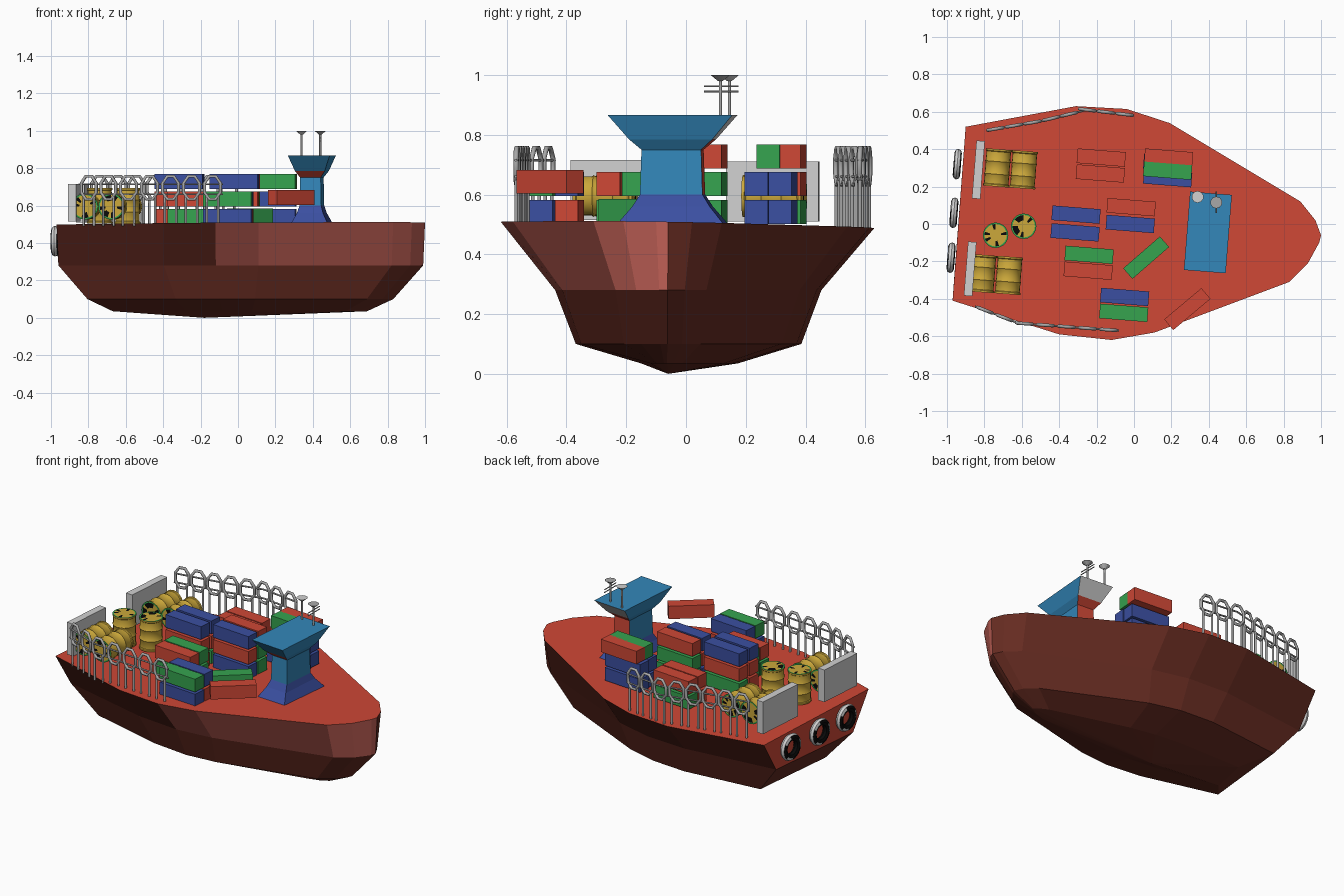
import bpy, bmesh, math, random
from mathutils import Matrix, Vector

random.seed(4)
cube = bpy.data.objects.get("Cube")
if cube:
    bpy.data.objects.remove(cube)


def material(name, *srgb):
    m = bpy.data.materials.new(name)
    m.use_nodes = True
    col = [c / 12.92 if c < 0.04 else ((c + 0.055) / 1.055) ** 2.4 for c in srgb] + [1]
    m.diffuse_color = col
    m.node_tree.nodes["Principled BSDF"].inputs["Base Color"].default_value = col
    return m


RED = material("deck red", 0.81, 0.28, 0.21)
BROWN = material("hull brown", 0.40, 0.17, 0.13)
PINK = material("faded hull red", 0.76, 0.38, 0.34)
SKY = material("tower blue", 0.20, 0.53, 0.73)
BLUE = material("container blue", 0.23, 0.31, 0.63)
GREEN = material("container green", 0.21, 0.64, 0.31)
WHITE = material("light grey", 0.82, 0.82, 0.82)
STEEL = material("steel grey", 0.66, 0.66, 0.66)
YELLOW = material("barrel yellow", 0.80, 0.66, 0.23)
BLACK = material("rubber black", 0.04, 0.04, 0.04)


def finish(name, bm, mats, smooth=False):
    bmesh.ops.recalc_face_normals(bm, faces=bm.faces)
    me = bpy.data.meshes.new(name)
    bm.to_mesh(me)
    bm.free()
    for m in mats:
        me.materials.append(m)
    ob = bpy.data.objects.new(name, me)
    bpy.context.collection.objects.link(ob)
    if smooth:
        bpy.ops.object.select_all(action="DESELECT")
        ob.select_set(True)
        bpy.context.view_layer.objects.active = ob
        bpy.ops.object.shade_smooth_by_angle(angle=math.radians(40))
    return ob


def skin(bm, rings):
    """Join closed rings of points; returns the faces of each band."""
    loops = [[bm.verts.new(p) for p in r] for r in rings]
    bands = []
    for a, b in zip(loops, loops[1:]):
        n = len(a)
        bands.append([bm.faces.new((a[i], a[(i + 1) % n], b[(i + 1) % n], b[i])) for i in range(n)])
    return loops, bands


def box(name, mat, center, size, deg=-4.5):
    bm = bmesh.new()
    m = (Matrix.Translation(center) @ Matrix.Rotation(math.radians(deg), 4, "Z")
         @ Matrix.Diagonal((*size, 1)))
    bmesh.ops.create_cube(bm, size=1, matrix=m)
    return finish(name, bm, [mat])


def tube(name, points, radius, mat, closed=False):
    cu = bpy.data.curves.new(name, "CURVE")
    cu.dimensions = "3D"
    cu.bevel_depth = radius
    cu.bevel_resolution = 1
    cu.use_fill_caps = True
    sp = cu.splines.new("POLY")
    sp.points.add(len(points) - 1)
    for p, co in zip(sp.points, points):
        p.co = (*co, 1)
    sp.use_cyclic_u = closed
    cu.materials.append(mat)
    ob = bpy.data.objects.new(name, cu)
    bpy.context.collection.objects.link(ob)
    return ob


# Hull: deck outline lofted down to a shallow keel
outline = [(-.97, -.41), (-.4, -.59), (-.12, -.62), (.11, -.58), (.83, -.31), (.93, -.21), (.99, -.1),
           (1, -.06), (.97, .02), (.89, .12), (.19, .54), (-.04, .615), (-.31, .63), (-.9, .52)]


def hull_ring(sx, sy, z):
    return [(x * sx, -.065 * x + (y + .065 * x) * sy, z if z else .5 + .008 * x - .016 * y)
            for x, y in outline]


bm = bmesh.new()
loops, bands = skin(bm, [hull_ring(1, 1, 0), hull_ring(.99, .71, .28),
                         hull_ring(.83, .6, .1), hull_ring(.69, .25, .035)])
keel = bm.verts.new((-.18, -.06, 0))
low = loops[-1]
for i, v in enumerate(low):
    bm.faces.new((v, low[(i + 1) % len(low)], keel))
deck = bm.faces.new(loops[0])
deck.material_index = bands[0][13].material_index = 1
for f in bands[0][2:7]:
    f.material_index = 2
finish("hull", bm, [BROWN, RED, PINK])

# Bridge tower: flared base, shaft and wide roof
bm = bmesh.new()
turn = Matrix.Translation((.395, -.045, 0)) @ Matrix.Rotation(math.radians(-4.5), 4, "Z")
rings = [[turn @ Vector((sx * hx, sy * hy, z)) for sx, sy in ((-1, -1), (1, -1), (1, 1), (-1, 1))]
         for hx, hy, z in ((.1, .18, .5), (.07, .13, .56), (.058, .105, .6), (.055, .1, .75),
                           (.08, .14, .785), (.112, .21, .867))]
loops, bands = skin(bm, rings)
bm.faces.new(loops[-1])
for f in bands[0] + bands[1]:
    f.material_index = 1
for f in (bands[2][2], bands[3][2], bands[3][0]):
    f.material_index = 2
bands[4][2].material_index = 3
finish("bridge_tower", bm, [SKY, BLUE, RED, WHITE])

# Masts with dishes and cross bars
for x, y, mat in ((.34, .145, WHITE), (.44, .115, STEEL)):
    tube("mast", [(x, y, .86), (x, y, .99)], .006, STEEL)
    bm = bmesh.new()
    bmesh.ops.create_cone(bm, cap_ends=True, segments=10, radius1=.008, radius2=.032, depth=.02,
                          matrix=Matrix.Translation((x, y, .99)))
    finish("mast_dish", bm, [mat])
for z in (.945, .962):
    tube("mast_cross_bar", [(.44, .06, z), (.44, .175, z)], .003, STEEL)

# Container stacks: x, y, then colours from the deck upward (None leaves a gap)
stacks = [(-.175, .355, (GREEN, RED)), (-.18, .27, (RED, RED)),
          (.18, .245, (BLUE, BLUE)), (.18, .325, (BLUE, BLUE)),
          (.18, .285, (None, None, GREEN)), (.185, .355, (None, None, RED)),
          (-.31, .05, (GREEN, RED, BLUE)), (-.315, -.045, (RED, RED, BLUE)),
          (-.015, .09, (GREEN, GREEN, RED)), (-.02, 0, (BLUE, RED, BLUE)),
          (-.24, -.165, (GREEN, GREEN)), (-.245, -.25, (GREEN, RED)),
          (-.05, -.39, (RED, BLUE)), (-.055, -.475, (BLUE, GREEN))]
for x, y, colours in stacks:
    for level, mat in enumerate(colours):
        if mat:
            box("container", mat, (x, y, .542 + .093 * level), (.258, .078, .08))
box("loose_container", GREEN, (.065, -.18, .545), (.26, .075, .08), 41)
box("raised_container", RED, (.285, -.455, .643), (.26, .075, .08), 40)

# Stern plates
box("stern_plate", WHITE, (-.832, .29, .61), (.045, .31, .2))
box("stern_plate", WHITE, (-.876, -.24, .615), (.045, .29, .2))


# Barrels: ribbed sides, green rims, stained lids
def barrel(matrix, radius=.068, length=.19):
    profile = [(.45, 0), (.88, 0), (1, 0), (1, .05), (.94, .07), (.94, .3), (1, .33), (.94, .36),
               (.94, .64), (1, .67), (.94, .7), (.94, .93), (1, .95), (1, 1), (.88, 1), (.45, 1)]
    bm = bmesh.new()
    n = 20
    rings = [[matrix @ Vector((r * radius * math.cos(i * math.tau / n),
                               r * radius * math.sin(i * math.tau / n), (t - .5) * length))
              for i in range(n)] for r, t in profile]
    loops, bands = skin(bm, rings)
    for loop in (loops[0], loops[-1]):
        bm.faces.new(loop)
    for f in bands[1] + bands[-2]:
        f.material_index = 1
    for f in bands[0] + bands[-1]:
        f.material_index = 2 * (random.random() < .35)
    finish("barrel", bm, [YELLOW, GREEN, BLACK], True)


for x, y in ((-.74, -.06), (-.59, -.012)):
    barrel(Matrix.Translation((x, y, .598)))
lay = Matrix.Rotation(math.radians(-4.5), 4, "Z") @ Matrix.Rotation(math.pi / 2, 4, "X")
for x, y in ((-.73, .3), (-.59, .29), (-.81, -.265), (-.67, -.275)):
    barrel(Matrix.Translation((x, y, .595)) @ lay, .07, .2)

# Tyre fenders on the transom
for x, y in ((-.945, .32), (-.963, .06), (-.978, -.18)):
    m = (Matrix.Translation((x, y, .41)) @ Matrix.Rotation(math.radians(-4.5), 4, "Z")
         @ Matrix.Rotation(math.pi / 2, 4, "Y"))
    rings = []
    for j in range(9):
        a = j * math.tau / 8
        rings.append([m @ Vector(((.06 + .022 * math.cos(a)) * math.cos(b),
                                  (.06 + .022 * math.cos(a)) * math.sin(b), .02 * math.sin(a)))
                      for b in (i * math.tau / 24 for i in range(24))])
    bm = bmesh.new()
    loops, bands = skin(bm, rings)
    for j in (0, 7, 6):
        for i, f in enumerate(bands[j]):
            f.material_index = int(j != 6 or i % 8 < 3)
    bmesh.ops.remove_doubles(bm, verts=bm.verts, dist=.0001)
    finish("tyre_fender", bm, [BLACK, WHITE], True)


# Railings: hoops on legs along each side, joined by rails
def along(path, t):
    pts = [Vector(p) for p in path]
    lens = [(b - a).length for a, b in zip(pts, pts[1:])]
    d = t * sum(lens)
    for a, b, l in zip(pts, pts[1:], lens):
        if d <= l + 1e-6:
            return a.lerp(b, d / l), (b - a).normalized()
        d -= l


def railing(path, count):
    for k in range(count):
        p, d = along(path, (k + .5) / count)
        hoop = [(*(p + d * .046 * math.cos(a)), .695 + .066 * math.sin(a))
                for a in (i * math.tau / 8 + math.pi / 8 for i in range(8))]
        tube("railing_hoop", hoop, .009, STEEL, True)
        for s in (-.03, .03):
            q = p + d * s
            tube("railing_leg", [(*q, .49), (*q, .65)], .007, STEEL)
    for z in (.66, .715):
        tube("railing_bar", [(*p, z) for p in path], .005, STEEL)


railing([(-.85, -.44), (-.62, -.53), (-.08, -.57)], 7)
railing([(-.79, .5), (-.5, .55), (-.25, .61), (0, .58)], 8)
